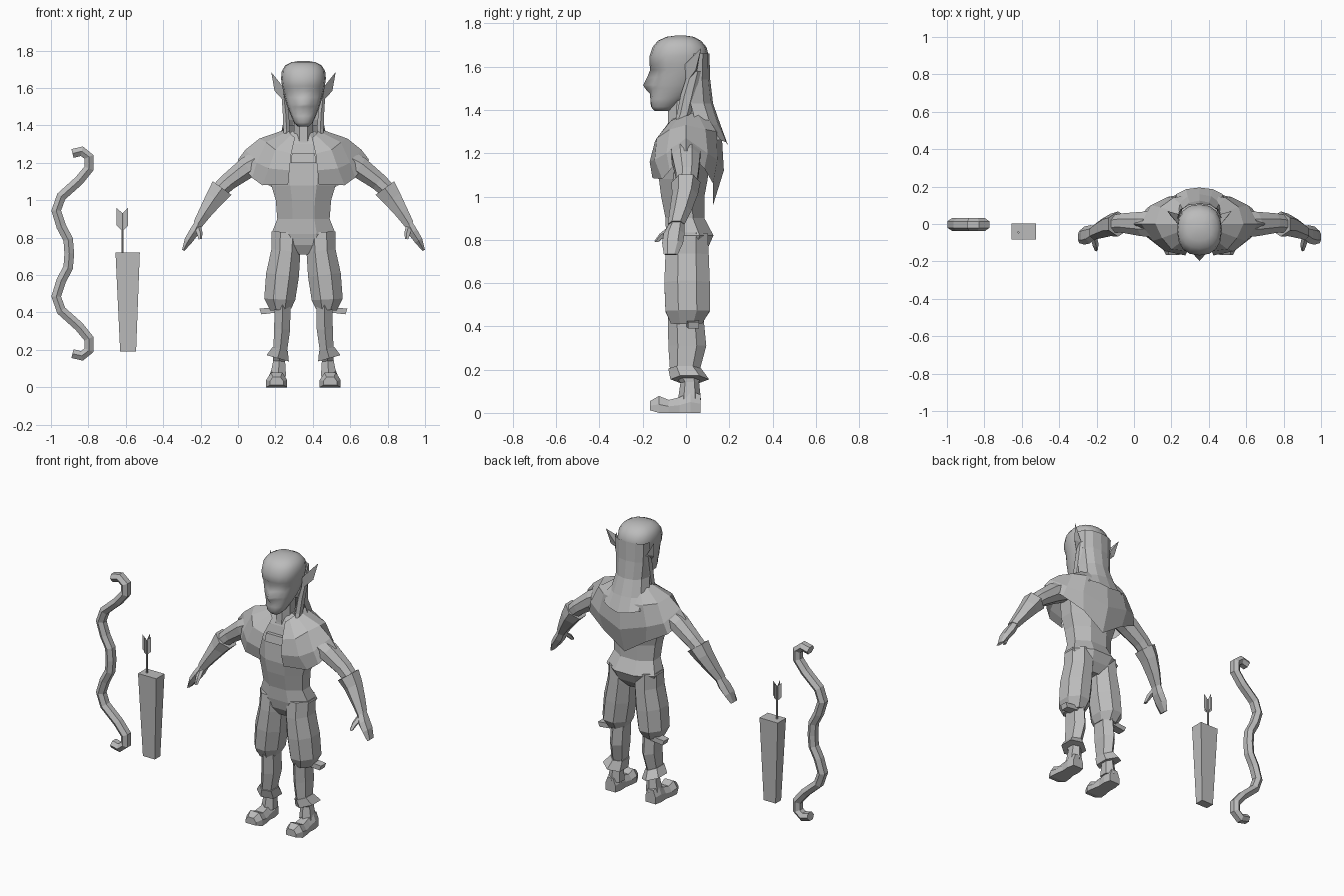
import bpy, bmesh, math
from mathutils import Vector

CX = 0.35  # x centre of the figure
grey = bpy.data.materials.new("plain_grey")
grey.diffuse_color = (0.5, 0.5, 0.5, 1)


def make(name, verts, faces, x0=CX, mirror=False, smooth=False):
    me = bpy.data.meshes.new(name)
    me.from_pydata([tuple(v) for v in verts], [], faces)
    bm = bmesh.new()
    bm.from_mesh(me)
    bmesh.ops.recalc_face_normals(bm, faces=bm.faces)
    bm.to_mesh(me)
    bm.free()
    me.materials.append(grey)
    for p in me.polygons:
        p.use_smooth = smooth
    ob = bpy.data.objects.new(name, me)
    ob.location.x = x0
    bpy.context.collection.objects.link(ob)
    if mirror:
        ob.modifiers.new("mirror", 'MIRROR').use_axis = (True, False, False)
    return ob


def bridge(rings, closed=True):
    """Quads between rings of equal length, with end caps when closed."""
    n = len(rings[0])
    faces = []
    for r in range(len(rings) - 1):
        for i in range(n if closed else n - 1):
            j = (i + 1) % n
            faces.append((r * n + i, r * n + j, r * n + n + j, r * n + n + i))
    if closed:
        faces += [tuple(range(n)), tuple(range((len(rings) - 1) * n, len(rings) * n))]
    return [v for ring in rings for v in ring], faces


def tube(name, path, n=8, frame=None, **kw):
    """Path points are (x, y, z, half width across, half depth)."""
    pts = [Vector(p[:3]) for p in path]
    k = 1 / math.cos(math.pi / n)
    rings = []
    for i, p in enumerate(path):
        t = pts[min(i + 1, len(pts) - 1)] - pts[max(i - 1, 0)]
        u, v = frame or (Vector((-t.z, 0, t.x)).normalized(), Vector((0, 1, 0)))
        ring = []
        for s in range(n):
            a = 2 * math.pi * (s + 0.5) / n
            ring.append(pts[i] + u * (k * p[3] * math.cos(a)) + v * (k * p[4] * math.sin(a)))
        rings.append(ring)
    return make(name, *bridge(rings), **kw)


def body(name, rows, **kw):
    """Rows are (z, centre x, half width, front y, back y)."""
    return tube(name, [(c, (f + b) / 2, z, w, (b - f) / 2) for z, c, w, f, b in rows], **kw)


# Head: rows are (z, half width, front y, back y, nose, eye socket depth)
head_rows = [
    (1.395, .030, -.145, -.07, 0, 0), (1.415, .050, -.162, -.05, 0, 0),
    (1.450, .066, -.165, .00, 0, 0), (1.475, .076, -.160, .03, .006, 0),
    (1.500, .086, -.160, .05, .030, 0), (1.515, .091, -.160, .06, .038, 0),
    (1.550, .101, -.158, .08, .022, .008), (1.585, .109, -.158, .095, .008, .014),
    (1.610, .114, -.168, .10, 0, 0), (1.650, .120, -.168, .105, 0, 0),
    (1.690, .116, -.155, .095, 0, 0), (1.720, .098, -.13, .070, 0, 0),
    (1.738, .065, -.09, .035, 0, 0), (1.745, .020, -.04, -.01, 0, 0)]
rings = []
for z, w, f, b, nose, eye in head_rows:
    ring = []
    for s in range(16):
        a = 2 * math.pi * s / 16
        c, d = math.cos(a), math.sin(a)
        x = w * math.copysign(abs(c) ** .85, c)
        y = (f + b) / 2 + (b - f) / 2 * math.copysign(abs(d) ** .85, d)
        y += {12: -nose, 11: eye, 13: eye}.get(s, 0)
        ring.append((x, y, z))
    rings.append(ring)
make("head", *bridge(rings), smooth=True)

# Ears, leaf shaped and swept back
make("ear", [(.112, -.005, 1.61), (.172, .07, 1.685), (.155, .045, 1.585),
             (.100, .0, 1.525), (.105, .05, 1.58)],
     [(0, 1, 2, 3), (0, 4, 1), (1, 4, 2), (2, 4, 3), (0, 3, 4)], mirror=True)

# Hair: a curved sheet behind the head and two side locks
sheet = []
for z, w, y0, yb in [(1.66, .118, .03, .108), (1.54, .112, .015, .112), (1.43, .105, .015, .125),
                     (1.33, .125, .04, .16), (1.235, .145, .10, .195)]:
    sheet.append([(w * math.sin(a), y0 + (yb - y0) * math.cos(a) ** .7, z + .03 * abs(math.sin(a)) * (z < 1.3))
                  for a in [math.radians(d) for d in (-89, -60, -30, 0, 30, 60, 89)]])
make("back_hair", *bridge(sheet, False))
tube("side_lock", [(.108, .04, 1.58, .010, .025), (.095, .01, 1.47, .016, .03),
                   (.090, -.01, 1.38, .018, .028), (.098, -.04, 1.325, .010, .012)], n=6, mirror=True)

# Neck and torso
body("neck", [(1.20, 0, .06, -.10, .06), (1.32, 0, .05, -.085, .05), (1.45, 0, .05, -.08, .05)])
body("torso", [(.71, 0, .05, -.05, .06), (.76, 0, .14, -.08, .10), (.82, 0, .172, -.092, .127),
               (.90, 0, .140, -.095, .085), (1.00, 0, .148, -.115, .085), (1.08, 0, .172, -.125, .10),
               (1.20, 0, .19, -.115, .11), (1.30, 0, .14, -.09, .09), (1.37, 0, .06, -.06, .06)])
body("chest_band", [(1.20, 0, .066, -.135, -.09), (1.25, 0, .062, -.125, -.08)], n=4)

# Shoulder cape: columns run from the front opening over the sleeve to the back centre
cape = [
    [(.045, -.085, 1.335), (.065, -.07, 1.35), (.08, -.03, 1.37), (.09, .0, 1.38),
     (.09, .05, 1.39), (.07, .08, 1.40), (0, .10, 1.41)],
    [(.065, -.145, 1.25), (.15, -.135, 1.27), (.20, -.075, 1.31), (.235, .0, 1.33),
     (.21, .09, 1.31), (.14, .14, 1.30), (0, .165, 1.29)],
    [(.075, -.168, 1.16), (.185, -.145, 1.17), (.25, -.09, 1.20), (.31, .0, 1.27),
     (.26, .10, 1.20), (.17, .145, 1.17), (0, .175, 1.12)],
    [(.082, -.155, 1.085), (.22, -.11, 1.08), (.275, -.075, 1.12), (.352, .0, 1.215),
     (.28, .085, 1.13), (.15, .125, 1.06), (0, .125, .96)]]
make("shoulder_cape", *bridge(cape, False), mirror=True)

# Arms, forearm guards, hands and thumbs
tube("upper_arm", [(.16, 0, 1.25, .06, .075), (.30, 0, 1.175, .058, .065), (.40, .005, 1.10, .047, .052),
                   (.47, .0, 1.035, .042, .045)], mirror=True)
tube("forearm_guard", [(.435, .0, 1.065, .062, .058), (.475, -.005, 1.01, .050, .052),
                       (.525, -.025, .935, .036, .044), (.565, -.045, .872, .026, .034)], n=6, mirror=True)
tube("hand", [(.555, -.04, .885, .022, .028), (.585, -.055, .83, .026, .042), (.615, -.062, .785, .022, .042),
              (.643, -.07, .732, .007, .028)], n=6, mirror=True)
tube("thumb", [(.567, -.065, .855, .016, .018), (.557, -.105, .825, .014, .016),
               (.552, -.135, .792, .008, .010)], n=5, mirror=True)

# Baggy trousers, lower legs and knee ties
body("trouser_leg", [(.83, .09, .08, -.085, .10), (.73, .094, .078, -.095, .105), (.60, .112, .088, -.10, .11),
                     (.47, .127, .083, -.095, .11), (.415, .122, .056, -.07, .075)], mirror=True)
body("lower_leg", [(.44, .112, .042, -.072, .07), (.31, .114, .043, -.07, .082), (.20, .124, .037, -.065, .055),
                   (.14, .130, .032, -.02, .055), (.06, .135, .042, -.03, .062)], n=6, mirror=True)
make("knee_tie", [(.14, .0, .43), (.14, .06, .43), (.235, .06, .42), (.235, .01, .42),
                  (.14, .0, .40), (.14, .06, .40), (.225, .06, .39), (.225, .01, .39)],
     [(0, 1, 2, 3), (4, 5, 6, 7), (0, 1, 5, 4), (1, 2, 6, 5), (2, 3, 7, 6), (3, 0, 4, 7)], mirror=True)

# Boot cuffs flare downward; boots run from heel to turned-up toe
body("boot_cuff", [(.205, .124, .042, -.072, .06), (.155, .138, .062, -.06, .095)], n=6, mirror=True)
rings = []
for y, w, lo, hi in [(.066, .036, 0, .085), (.02, .046, 0, .10), (-.03, .043, 0, .072), (-.08, .052, 0, .06),
                     (-.125, .056, 0, .078), (-.166, .036, .012, .055)]:
    c = .143
    rings.append([(c - w, y, lo), (c + w, y, lo), (c + w, y, lo + (hi - lo) * .5),
                  (c + w * .55, y, hi), (c - w * .55, y, hi), (c - w, y, lo + (hi - lo) * .5)])
make("boot", *bridge(rings), mirror=True)

# Bow: upper half path reflected about its grip
mid = .715
half = [(-.885, 1.250, .024), (-.835, 1.262, .026), (-.797, 1.232, .026), (-.797, 1.17, .026),
        (-.85, 1.105, .026), (-.945, 1.02, .026), (-.972, .945, .026), (-.945, .86, .026),
        (-.908, .79, .026), (-.902, mid, .026)]
bow = half + [(x, 2 * mid - z, r) for x, z, r in reversed(half[:-1])]
tube("bow", [(x, -.003, z, r, .03) for x, z, r in bow], n=6, x0=0)

# Quiver: tapered box
rings = [[(x0, -.04 - d, z), (x1, -.04 - d, z), (x1, -.04 + d, z), (x0, -.04 + d, z)]
         for z, x0, x1, d in [(.19, -.63, -.545, .028), (.72, -.655, -.525, .042)]]
make("quiver", *bridge(rings), x0=0)

# Arrow: shaft and two crossed vanes with notched tops
ax, ay = -.618, -.045
tube("arrow_shaft", [(ax, ay, .60, .005, .005), (ax, ay, .93, .005, .005)], n=6, x0=0)
outline = [(0, .835), (.031, .865), (.031, .96), (0, .93), (-.031, .96), (-.031, .865)]
for i, (dx, dy) in enumerate([(1, 0), (0, 1)]):
    make("arrow_vane_%d" % (i + 1), [(ax + d * dx, ay + d * dy, z) for d, z in outline],
         [(0, 1, 2, 3), (0, 3, 4, 5)], x0=0)
